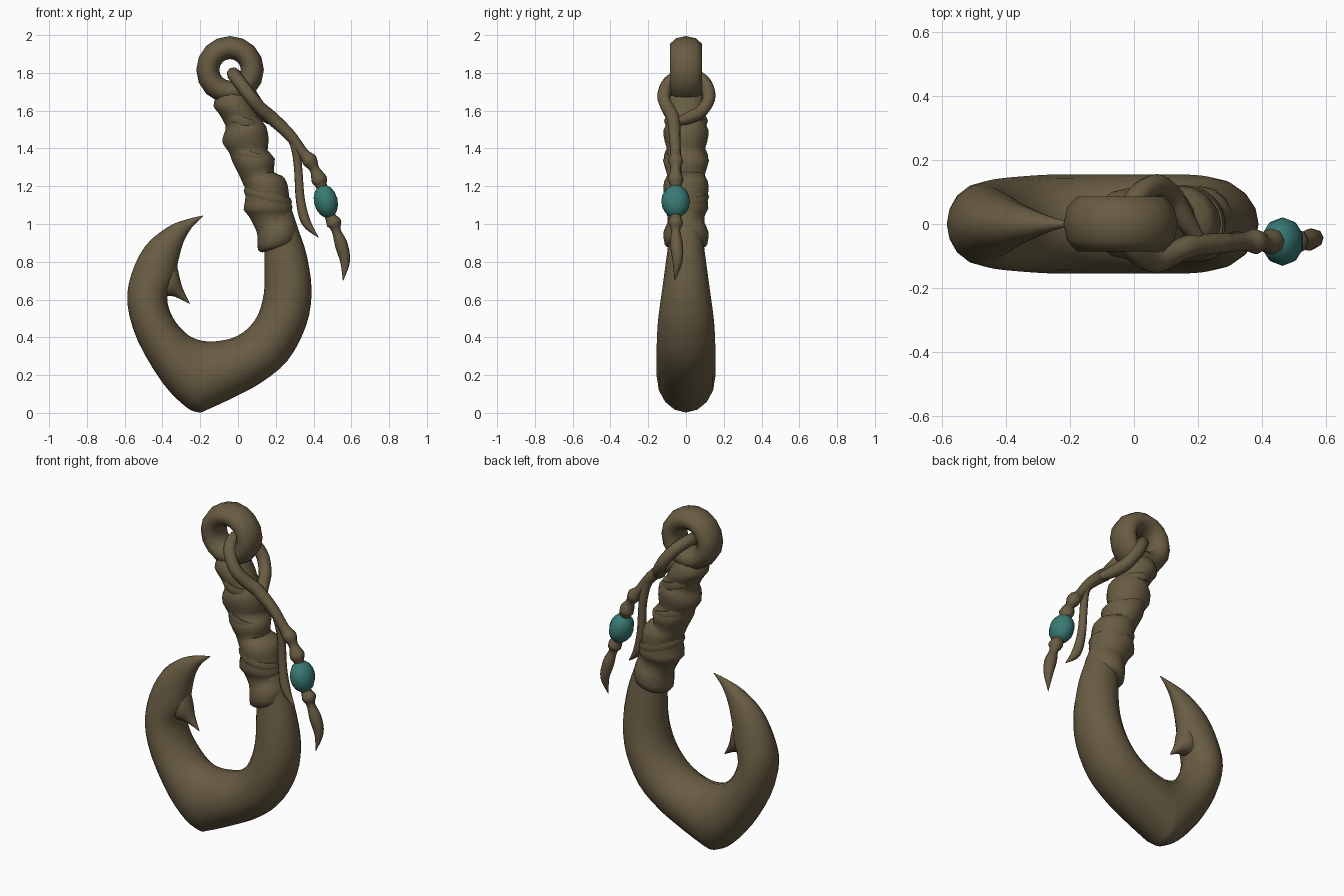
import bpy, bmesh, math
from mathutils import Vector


def material(name, rgb):
    m = bpy.data.materials.new(name)
    m.diffuse_color = (*rgb, 1)
    return m


BROWN = material("aged_brown", (0.14, 0.108, 0.056))
TEAL = material("teal", (0.04, 0.195, 0.175))


def smooth_rows(rows, steps):
    """Catmull-Rom resampling of rows of numbers."""
    out = []
    for i in range(len(rows) - 1):
        a, b = rows[max(i - 1, 0)], rows[i]
        c, d = rows[i + 1], rows[min(i + 2, len(rows) - 1)]
        for s in range(steps):
            t = s / steps
            out.append([0.5 * (2 * q + (r - p) * t + (2 * p - 5 * q + 4 * r - s4) * t * t
                               + (3 * q - p - 3 * r + s4) * t ** 3)
                        for p, q, r, s4 in zip(a, b, c, d)])
    return out + [list(rows[-1])]


def skin(name, rings, mat, closed=False, angle=50):
    """Bridge rings of points into one mesh object."""
    bm = bmesh.new()
    vs = [[bm.verts.new(p) for p in ring] for ring in rings]
    n, k = len(vs), len(vs[0])
    for i in range(n if closed else n - 1):
        a, b = vs[i], vs[(i + 1) % n]
        for j in range(k):
            bm.faces.new((a[j], a[(j + 1) % k], b[(j + 1) % k], b[j]))
    if not closed:
        bm.faces.new(vs[0])
        bm.faces.new(vs[-1])
    bmesh.ops.recalc_face_normals(bm, faces=bm.faces)
    me = bpy.data.meshes.new(name)
    bm.to_mesh(me)
    bm.free()
    me.materials.append(mat)
    ob = bpy.data.objects.new(name, me)
    bpy.context.collection.objects.link(ob)
    bpy.ops.object.select_all(action='DESELECT')
    bpy.context.view_layer.objects.active = ob
    ob.select_set(True)
    bpy.ops.object.shade_smooth_by_angle(angle=math.radians(angle))
    return ob


def loft(name, rows, steps=3, sides=16):
    """Oval sections; each row is outer x, z, inner x, z, half depth."""
    rings = []
    for ox, oz, ix, iz, d in smooth_rows(rows, steps):
        c = Vector(((ox + ix) / 2, 0, (oz + iz) / 2))
        h = Vector(((ox - ix) / 2, 0, (oz - iz) / 2))
        rings.append([c + h * math.cos(a) + Vector((0, max(d, 0.001) * math.sin(a), 0))
                      for a in (2 * math.pi * j / sides for j in range(sides))])
    return skin(name, rings, BROWN)


def tube(name, rows, steps=4, sides=8):
    """Round cord; each row is x, y, z, radius."""
    pts = smooth_rows(rows, steps)
    rings, n = [], Vector((0.3, 0.9, 0.2))
    for i, p in enumerate(pts):
        t = Vector(pts[min(i + 1, len(pts) - 1)][:3]) - Vector(pts[max(i - 1, 0)][:3])
        t.normalize()
        n = (n - t * n.dot(t)).normalized()
        b = t.cross(n)
        r = max(p[3], 0.001)
        rings.append([Vector(p[:3]) + (n * math.cos(a) + b * math.sin(a)) * r
                      for a in (2 * math.pi * j / sides for j in range(sides))])
    return skin(name, rings, BROWN)


# Curved hook, from the shank round to the point
loft("hook", [
    (0.27, 1.12, 0.09, 1.06, 0.085),
    (0.32, 0.97, 0.135, 0.90, 0.09),
    (0.365, 0.83, 0.14, 0.79, 0.105),
    (0.39, 0.64, 0.138, 0.64, 0.128),
    (0.36, 0.46, 0.106, 0.52, 0.148),
    (0.265, 0.28, 0.05, 0.445, 0.155),
    (0.13, 0.165, -0.01, 0.405, 0.155),
    (0.00, 0.093, -0.06, 0.388, 0.155),
    (-0.16, 0.018, -0.13, 0.378, 0.155),
    (-0.21, 0.003, -0.175, 0.38, 0.155),
    (-0.28, 0.035, -0.225, 0.392, 0.155),
    (-0.40, 0.16, -0.28, 0.425, 0.15),
    (-0.53, 0.38, -0.345, 0.505, 0.14),
    (-0.585, 0.575, -0.375, 0.61, 0.125),
    (-0.566, 0.73, -0.335, 0.71, 0.105),
    (-0.49, 0.885, -0.317, 0.80, 0.08),
    (-0.37, 0.985, -0.29, 0.90, 0.05),
    (-0.27, 1.025, -0.245, 0.98, 0.022),
    (-0.185, 1.045, -0.183, 1.042, 0.001)])

# Barb on the inner side of the point
loft("barb", [
    (-0.33, 0.82, -0.46, 0.62, 0.06),
    (-0.312, 0.73, -0.39, 0.62, 0.06),
    (-0.293, 0.66, -0.335, 0.615, 0.032),
    (-0.254, 0.58, -0.257, 0.578, 0.001)], sides=12)

# Bound grip: stepped wrappings along the shank
loft("grip_wrapping", [
    (0.29, 0.90, 0.13, 0.85, 0.08),
    (0.312, 0.915, 0.105, 0.865, 0.112),
    (0.312, 0.985, 0.103, 0.935, 0.118),
    (0.295, 1.03, 0.09, 0.98, 0.098),
    (0.283, 1.05, 0.055, 1.045, 0.10),
    (0.288, 1.09, 0.03, 1.075, 0.118),
    (0.272, 1.14, 0.037, 1.12, 0.114),
    (0.262, 1.21, 0.04, 1.18, 0.12),
    (0.235, 1.255, 0.025, 1.215, 0.112),
    (0.19, 1.275, 0.01, 1.25, 0.10),
    (0.195, 1.345, -0.03, 1.33, 0.122),
    (0.157, 1.39, -0.045, 1.375, 0.10),
    (0.163, 1.44, -0.082, 1.43, 0.112),
    (0.15, 1.515, -0.075, 1.475, 0.12),
    (0.11, 1.565, -0.065, 1.52, 0.098),
    (0.092, 1.60, -0.105, 1.59, 0.11),
    (0.065, 1.655, -0.13, 1.625, 0.108),
    (0.04, 1.70, -0.115, 1.68, 0.085),
    (0.02, 1.74, -0.10, 1.72, 0.06)], steps=2)


# Slanted binding strands over the grip
def binding(name, x, z, rx, ry, slant):
    rings = []
    for i in range(24):
        a = 2 * math.pi * i / 24
        c = Vector((x + rx * math.cos(a), ry * math.sin(a),
                    z + slant * math.cos(a)))
        out = Vector((math.cos(a), math.sin(a), 0))
        rings.append([c + out * 0.016 * math.cos(b) + Vector((0, 0, 0.026 * math.sin(b)))
                      for b in (math.pi * j / 3 for j in range(6))])
    skin(name, rings, BROWN, closed=True)


binding("lower_binding", 0.158, 1.145, 0.112, 0.106, -0.03)
binding("middle_binding", 0.075, 1.36, 0.10, 0.102, -0.03)
binding("upper_binding", 0.025, 1.545, 0.09, 0.10, -0.03)

# Eye ring at the top
eye = []
for i in range(16):
    a = 2 * math.pi * i / 16
    u = Vector((math.cos(a), 0, math.sin(a)))
    mid = Vector((-0.042, 0, 1.816)) + u * 0.118
    eye.append([mid + u * 0.061 * math.cos(b) + Vector((0, 0.09 * math.sin(b), 0))
                for b in (math.pi * j / 5 for j in range(10))])
skin("eye_ring", eye, BROWN, closed=True)

# Cord looped through the eye, ending in knots and a leaf-shaped tail
tube("cord", [
    (0.20, -0.045, 1.54, 0.022),
    (0.155, 0.02, 1.565, 0.034),
    (0.12, 0.085, 1.60, 0.035),
    (0.07, 0.122, 1.68, 0.035),
    (0.01, 0.085, 1.765, 0.035),
    (-0.025, 0.0, 1.795, 0.035),
    (0.005, -0.085, 1.755, 0.035),
    (0.065, -0.118, 1.675, 0.035),
    (0.12, -0.095, 1.61, 0.036),
    (0.18, -0.068, 1.56, 0.036),
    (0.275, -0.06, 1.47, 0.031),
    (0.345, -0.055, 1.375, 0.029),
    (0.38, -0.055, 1.335, 0.04),
    (0.405, -0.055, 1.29, 0.026),
    (0.43, -0.055, 1.235, 0.042),
    (0.445, -0.055, 1.19, 0.028),
    (0.485, -0.055, 1.05, 0.028),
    (0.508, -0.055, 1.005, 0.04),
    (0.52, -0.055, 0.965, 0.024),
    (0.547, -0.05, 0.89, 0.034),
    (0.567, -0.045, 0.80, 0.026),
    (0.556, -0.06, 0.70, 0.001)])

# Short loose strand beside the beaded one
tube("loose_strand", [
    (0.25, -0.06, 1.49, 0.02),
    (0.30, -0.055, 1.42, 0.026),
    (0.318, -0.045, 1.30, 0.023),
    (0.33, -0.05, 1.13, 0.025),
    (0.36, -0.06, 1.01, 0.026),
    (0.425, -0.07, 0.93, 0.002)])

# Faceted bead
bpy.ops.mesh.primitive_uv_sphere_add(segments=10, ring_count=8, radius=1,
                                     location=(0.465, -0.055, 1.12),
                                     rotation=(0, math.radians(166), 0))
bead = bpy.context.object
bead.name = "bead"
bead.scale = (0.066, 0.076, 0.09)
bead.data.materials.append(TEAL)
bpy.ops.object.shade_smooth_by_angle(angle=math.radians(40))
